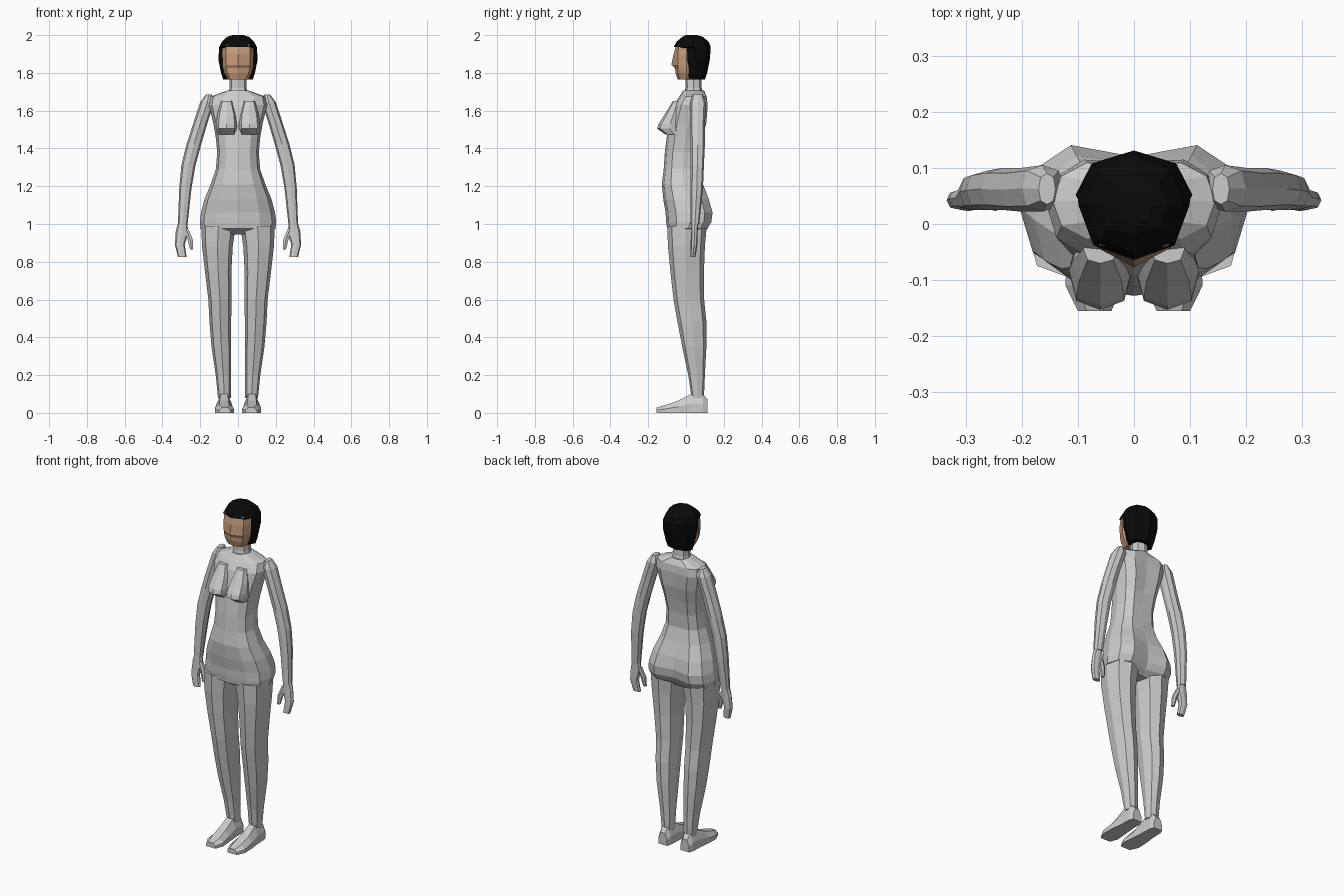
import bpy, bmesh, math


def material(name, col):
    m = bpy.data.materials.new(name)
    m.diffuse_color = (*col, 1)
    return m


GREY = material("light grey", (0.6, 0.6, 0.6))
SKIN = material("skin", (0.56, 0.33, 0.20))
BLACK = material("black hair", (0.003, 0.003, 0.003))


def ring(z, x0, x1, y0, y1, n=8, p=0.8, front=0, back=0):
    """Squarish horizontal ring; front/back shift the middle vertices in y."""
    cx, cy, rx, ry = (x0 + x1) / 2, (y0 + y1) / 2, (x1 - x0) / 2, (y1 - y0) / 2
    pts = []
    for i in range(n):
        a = 2 * math.pi * i / n - math.pi / 2
        c, s = math.cos(a), math.sin(a)
        y = cy + ry * math.copysign(abs(s) ** p, s)
        if i == 0:
            y += front
        if i == n // 2:
            y += back
        x = 0 if abs(c) < 1e-6 else math.copysign(abs(c) ** p, c)
        pts.append((cx + rx * x, y, z))
    return pts


def loft(name, rings, mat, mirror=False):
    bm = bmesh.new()
    rows = [[bm.verts.new(p) for p in r] for r in rings]
    n = len(rows[0])
    for a, b in zip(rows, rows[1:]):
        for i in range(n):
            j = (i + 1) % n
            bm.faces.new((a[i], a[j], b[j], b[i]))
    bm.faces.new(rows[0])
    bm.faces.new(rows[-1])
    bmesh.ops.recalc_face_normals(bm, faces=bm.faces)
    me = bpy.data.meshes.new(name)
    bm.to_mesh(me)
    bm.free()
    me.materials.append(mat)
    ob = bpy.data.objects.new(name, me)
    bpy.context.collection.objects.link(ob)
    if mirror:
        ob.modifiers.new("mirror", 'MIRROR').use_mirror_merge = False
    return ob


# torso and hips: z, half width, front y, back y, cleft depth at the back
torso = [
    (0.945, 0.09, -0.05, 0.07, 0), (0.975, 0.198, -0.10, 0.125, -0.03),
    (1.01, 0.202, -0.105, 0.148, -0.035), (1.06, 0.196, -0.108, 0.155, -0.035),
    (1.13, 0.178, -0.12, 0.135, -0.025), (1.21, 0.145, -0.128, 0.10, -0.01),
    (1.29, 0.117, -0.118, 0.08, -0.01), (1.38, 0.11, -0.112, 0.085, -0.01),
    (1.46, 0.118, -0.102, 0.10, -0.015), (1.54, 0.132, -0.092, 0.12, -0.02),
    (1.63, 0.155, -0.065, 0.125, -0.015), (1.675, 0.145, -0.035, 0.118, -0.01),
    (1.707, 0.055, -0.015, 0.095, 0)]
loft("torso", [ring(z, -w, w, f, b, 12, 0.8, 0, c) for z, w, f, b, c in torso], GREY)

# bust
bust = [(1.65, 0.03, 0.09, -0.07, -0.02), (1.58, 0.01, 0.11, -0.113, -0.02),
        (1.53, 0.004, 0.116, -0.146, -0.02), (1.505, 0.004, 0.116, -0.153, -0.02),
        (1.475, 0.008, 0.112, -0.11, -0.02)]
loft("bust", [ring(*r) for r in bust], GREY, True)

# neck
loft("neck", [ring(z, -w, w, f, b) for z, w, f, b in
              [(1.68, 0.055, -0.015, 0.095), (1.72, 0.045, -0.003, 0.083),
               (1.80, 0.043, -0.005, 0.08)]], GREY)

# legs
leg = [(0.99, 0.012, 0.195, -0.10, 0.11), (0.88, 0.028, 0.19, -0.095, 0.10),
       (0.75, 0.035, 0.175, -0.083, 0.095), (0.60, 0.035, 0.157, -0.066, 0.096),
       (0.48, 0.036, 0.151, -0.045, 0.108), (0.35, 0.036, 0.14, -0.02, 0.108),
       (0.20, 0.037, 0.118, 0.012, 0.10), (0.08, 0.038, 0.106, 0.03, 0.095)]
loft("legs", [ring(*r) for r in leg], GREY, True)


# feet, as sections from heel to toe
def foot_section(y, x0, x1, h):
    d = (x1 - x0) * 0.25
    return [(x0, y, 0), (x1, y, 0), (x1, y, h * 0.5), (x1 - d, y, h),
            (x0 + d, y, h), (x0, y, h * 0.5)]


foot = [(0.115, 0.045, 0.10, 0.07), (0.09, 0.036, 0.11, 0.10), (0.025, 0.034, 0.112, 0.10),
        (-0.04, 0.028, 0.12, 0.065), (-0.11, 0.022, 0.122, 0.042), (-0.155, 0.04, 0.10, 0.028)]
loft("feet", [foot_section(*r) for r in foot], GREY, True)

# arms
arm = [(1.685, 0.14, 0.17, 0.035, 0.09), (1.645, 0.125, 0.2, 0.022, 0.105),
       (1.53, 0.163, 0.238, 0.022, 0.10), (1.42, 0.195, 0.273, 0.025, 0.10),
       (1.31, 0.225, 0.30, 0.025, 0.095), (1.19, 0.246, 0.311, 0.025, 0.09),
       (1.0, 0.267, 0.318, 0.025, 0.07)]
loft("arms", [ring(*r) for r in arm], GREY, True)

# hands and thumbs
hand = [(1.01, 0.27, 0.316, 0.028, 0.066), (0.96, 0.262, 0.33, 0.028, 0.062),
        (0.89, 0.282, 0.334, 0.025, 0.06), (0.825, 0.272, 0.318, 0.023, 0.05)]
loft("hands", [ring(*r) for r in hand], GREY, True)
thumb = [(0.975, 0.262, 0.29, 0.03, 0.058), (0.92, 0.238, 0.27, 0.025, 0.05),
         (0.865, 0.237, 0.255, 0.023, 0.042)]
loft("thumbs", [ring(*r, n=6) for r in thumb], GREY, True)

# face: the middle front vertex makes the nose ridge
face = [(1.765, 0.055, -0.045, 0), (1.80, 0.073, -0.055, 0), (1.825, 0.08, -0.056, -0.002),
        (1.843, 0.082, -0.057, -0.02), (1.90, 0.084, -0.056, -0.01), (1.95, 0.08, -0.05, 0)]
loft("face", [ring(z, -w, w, f, 0.06, 8, 0.75, n) for z, w, f, n in face], SKIN)

# hair: set back beside the face, overhanging above the forehead
hair = [(1.765, 0.078, 0.005, 0.10), (1.80, 0.09, -0.005, 0.112),
        (1.87, 0.104, -0.022, 0.126), (1.932, 0.10, -0.035, 0.131),
        (1.938, 0.099, -0.064, 0.131), (1.965, 0.085, -0.05, 0.12),
        (1.99, 0.06, -0.02, 0.09), (2.0, 0.03, 0.0, 0.06)]
loft("hair", [ring(z, -w, w, f, b, 8, 0.9) for z, w, f, b in hair], BLACK)
